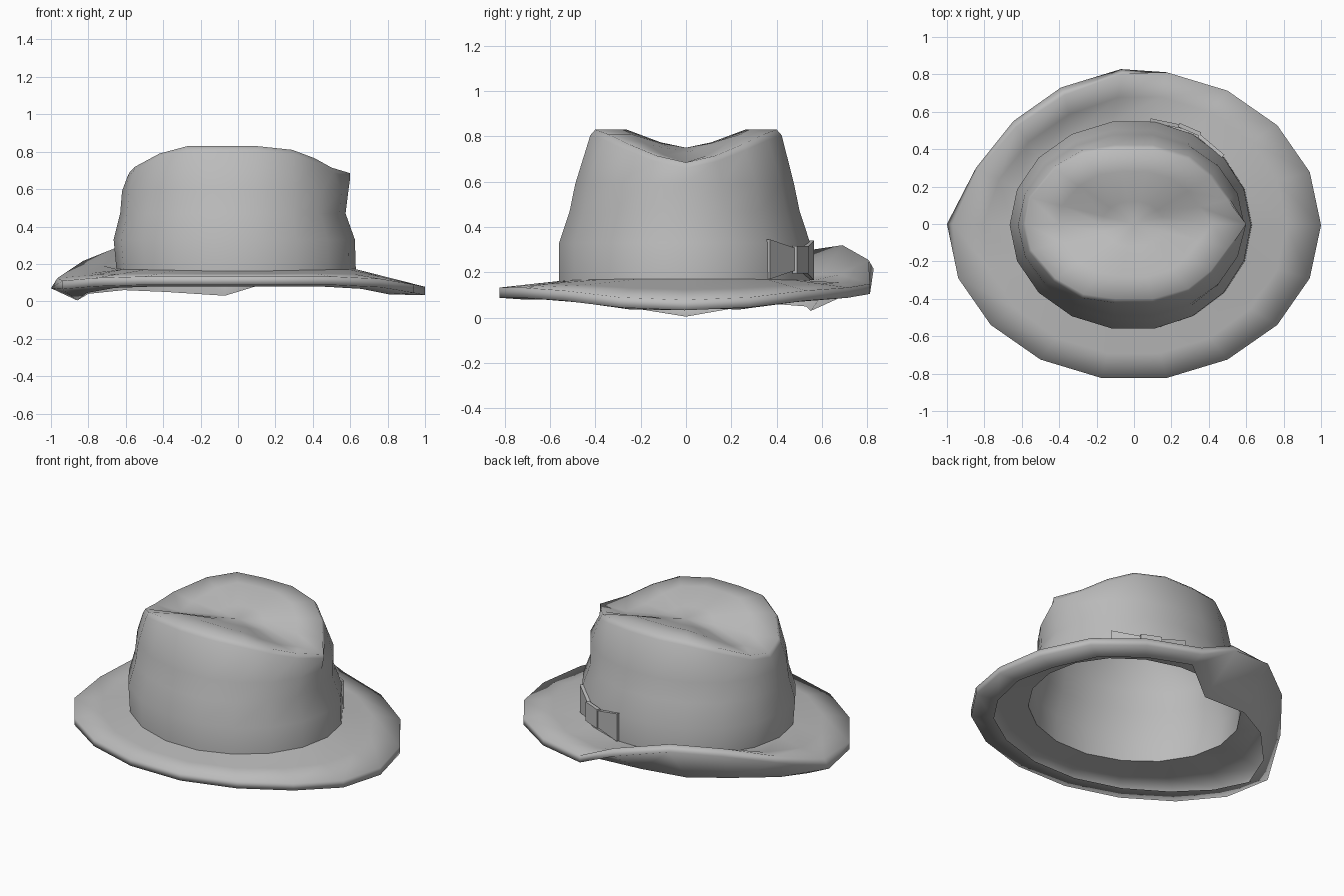
import bpy, bmesh, math
from mathutils import Vector

if "Cube" in bpy.data.objects:
    bpy.data.objects.remove(bpy.data.objects["Cube"])

N = 18
felt = bpy.data.materials.new("felt")
felt.diffuse_color = (0.5, 0.5, 0.5, 1)
felt.use_nodes = True
felt.node_tree.nodes["Principled BSDF"].inputs["Base Color"].default_value = felt.diffuse_color


def ring(rx_pos, rx_neg, ry, z):
    """18-sided oval, with different reach towards +x and -x."""
    pts = []
    for i in range(N):
        a = 2 * math.pi * i / N
        c = math.cos(a)
        pts.append(Vector((c * (rx_pos if c > 0 else rx_neg), math.sin(a) * ry - 0.006, z)))
    return pts


def loft(name, rings, tip=None, angle=50):
    """Skin a stack of rings, optionally closing the last one to a tip."""
    bm = bmesh.new()
    vs = [[bm.verts.new(p) for p in r] for r in rings]
    for a, b in zip(vs, vs[1:]):
        for i in range(N):
            j = (i + 1) % N
            bm.faces.new((a[i], a[j], b[j], b[i]))
    if tip:
        t = bm.verts.new(tip)
        for i in range(N):
            bm.faces.new((vs[-1][i], vs[-1][(i + 1) % N], t))
    return finish(name, bm, angle)


def finish(name, bm, angle):
    me = bpy.data.meshes.new(name)
    bm.to_mesh(me)
    bm.free()
    me.materials.append(felt)
    ob = bpy.data.objects.new(name, me)
    bpy.context.collection.objects.link(ob)
    bpy.ops.object.select_all(action='DESELECT')
    bpy.context.view_layer.objects.active = ob
    ob.select_set(True)
    bpy.ops.object.shade_smooth_by_angle(angle=math.radians(angle))
    return ob


# Crown: hatband part, tapering sides, then a pointed rim around the dent
base = ring(0.63, 0.65, 0.562, 0.16)
for i in range(N):
    base[i].z += 0.012 * abs(math.cos(2 * math.pi * i / N))
half_rim = [(0.60, 0, 0.685), (0.50, 0.13, 0.715), (0.41, 0.25, 0.765), (0.29, 0.345, 0.81),
            (0.10, 0.40, 0.83), (-0.10, 0.40, 0.83), (-0.27, 0.375, 0.83),
            (-0.42, 0.29, 0.79), (-0.55, 0.14, 0.72), (-0.58, 0, 0.69)]
rim = [Vector(p) for p in half_rim]
rim += [Vector((x, -y, z)) for x, y, z in reversed(half_rim[1:-1])]
shoulder = [Vector((p.x * 1.02, p.y * 1.055, p.z - 0.025)) for p in rim]
shoulder[0].x = 0.6
dent_edge = [Vector((p.x * 0.7, p.y * 0.7, p.z)) for p in rim]
dent = [Vector((p.x * 0.3, p.y * 0.3, 0.75 + (p.z - 0.75) * 0.3)) for p in rim]
loft("crown", [base, ring(0.625, 0.665, 0.562, 0.33), ring(0.575, 0.63, 0.515, 0.47),
               ring(0.59, 0.62, 0.49, 0.59), shoulder, rim, dent_edge, dent],
     tip=(0, 0, 0.75), angle=120)

# Brim: an open shell, drooping at +x, with the back left side curled up
edge_low = ring(1.0, 1.0, 0.83, 0.088)
for i, z in ((0, 0.033), (1, 0.045), (17, 0.045), (2, 0.075), (16, 0.075),
             (10, 0.065), (11, 0.08), (4, 0.105)):
    edge_low[i].z = z
edge_top = [p + Vector((0, 0, 0.045)) for p in edge_low]
lip = [Vector((p.x * 0.86, p.y * 0.86, p.z - 0.008)) for p in edge_low]
lip[0].z = 0.04
lip[10].z = 0.045
curl = {  # index: (top edge, outer edge, underside lip)
    5: ((-0.06, 0.805, 0.255), (-0.07, 0.828, 0.215), (-0.07, 0.55, 0.03)),
    6: ((-0.37, 0.69, 0.32), (-0.39, 0.73, 0.29), (-0.38, 0.53, 0.05)),
    7: ((-0.63, 0.52, 0.295), (-0.645, 0.55, 0.26), (-0.61, 0.40, 0.06)),
    8: ((-0.83, 0.29, 0.215), (-0.845, 0.30, 0.18), (-0.80, 0.20, 0.04)),
    9: ((-0.965, 0, 0.125), (-1.0, 0, 0.07), (-0.86, 0, 0.005)),
}
for i, (t, o, l) in curl.items():
    edge_top[i], edge_low[i], lip[i] = Vector(t), Vector(o), Vector(l)
middle = [a.lerp(b, 0.5) for a, b in zip(base, edge_top)]
for i in (5, 6, 7, 8):
    middle[i].z = 0.19
loft("brim", [lip, edge_low, edge_top, middle, base], angle=120)


# Bow: two flared wings and a knot set against the hatband
def bow_piece(name, a, b, ha, hb, thick, zc):
    """Tapered plate from a to b, thickened outwards from the crown."""
    a, b = Vector((*a, zc)), Vector((*b, zc))
    d = (b - a).normalized()
    n = Vector((-d.y, d.x, 0)) * thick
    bm = bmesh.new()
    v = []
    for p, h in ((a, ha), (b, hb)):
        for off in (Vector(), n):
            for s in (-1, 1):
                v.append(bm.verts.new(p + off + Vector((0, 0, s * h / 2))))
    for f in ((0, 1, 3, 2), (4, 6, 7, 5), (0, 2, 6, 4), (1, 5, 7, 3), (0, 4, 5, 1), (2, 3, 7, 6)):
        bm.faces.new([v[k] for k in f])
    bmesh.ops.recalc_face_normals(bm, faces=bm.faces)
    finish(name, bm, 30)


bow_piece("bow_wing_left", (0.085, 0.545), (0.255, 0.51), 0.175, 0.10, 0.02, 0.253)
bow_piece("bow_wing_right", (0.34, 0.465), (0.47, 0.355), 0.10, 0.175, 0.02, 0.258)
bow_piece("bow_knot", (0.235, 0.52), (0.35, 0.47), 0.12, 0.12, 0.022, 0.256)
